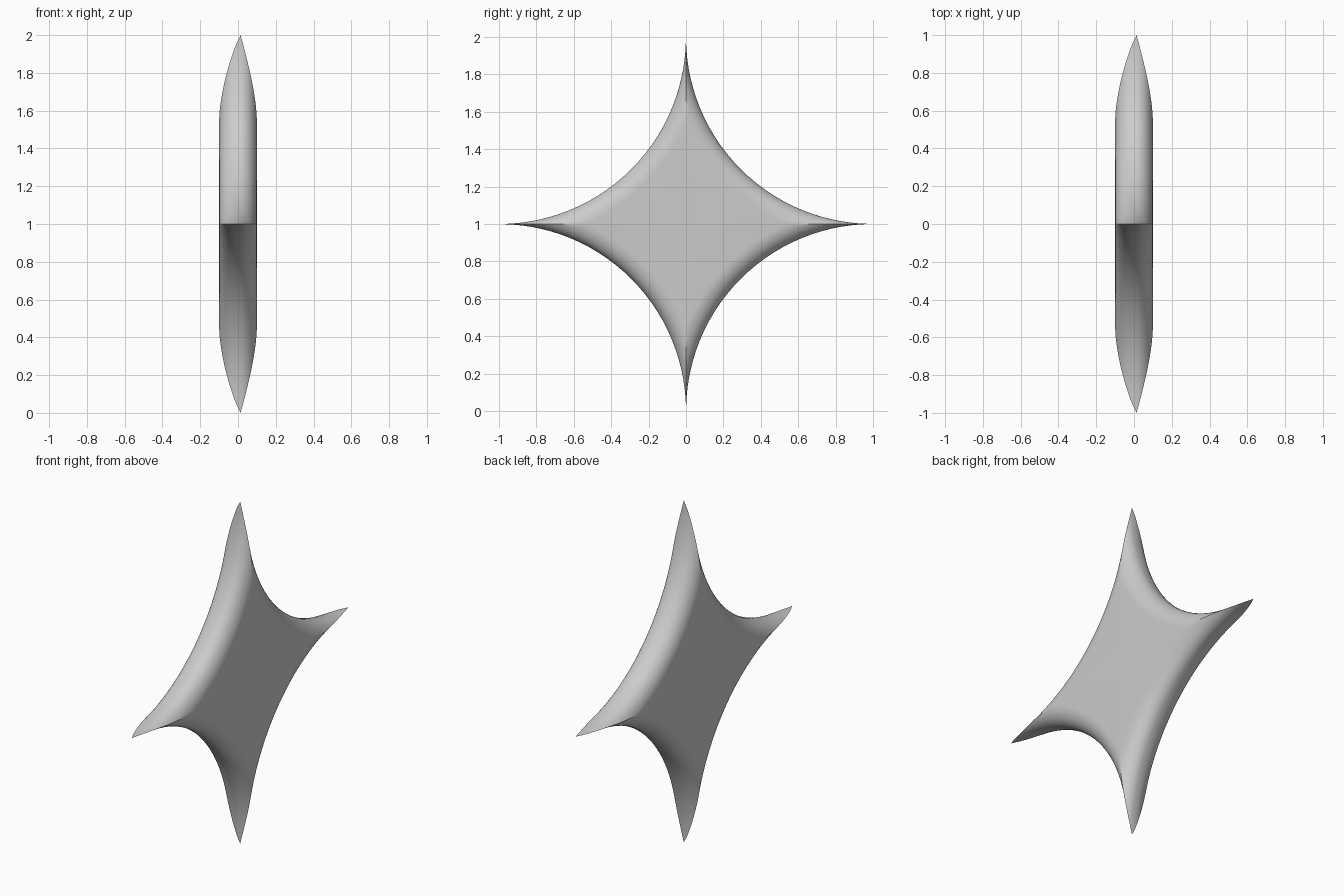
import bpy, bmesh
from math import sin, cos, pi, sqrt, atan2

if "Cube" in bpy.data.objects:
    bpy.data.objects.remove(bpy.data.objects["Cube"])

RIDGE = 0.014   # x of the sharp rim
HALF = 0.1      # half thickness
WIDTH = 0.105   # width of the rounded border
ARC = 28        # segments per concave side
STEPS = 12      # segments across each rounded border


def outline(d):
    """Four concave arcs (centres at the square's corners), inset by d."""
    r = 1 + d
    tip = 1 - sqrt(r * r - 1)
    a0 = atan2(-1, tip - 1) % (2 * pi)
    a1 = atan2(tip - 1, -1) % (2 * pi)
    pts = []
    for q in range(4):
        c, s = round(cos(q * pi / 2)), round(sin(q * pi / 2))
        for i in range(ARC):
            a = a0 + (a1 - a0) * i / ARC
            u, v = 1 + r * cos(a), 1 + r * sin(a)
            pts.append((u * c - v * s, u * s + v * c))
    return pts


bm = bmesh.new()


def make_ring(d, x):
    return [bm.verts.new((x, y, z + 1)) for y, z in outline(d)]


# Shared rim, then a rounded border and flat face on each side
rim = make_ring(0, RIDGE)
for side, power in ((1, 1.0), (-1, 0.82)):
    depth = side * HALF - RIDGE
    prev = rim
    for k in range(1, STEPS + 1):
        t = k / STEPS * pi / 2
        ring = make_ring(WIDTH * (1 - cos(t)), RIDGE + depth * sin(t) ** power)
        for i in range(len(ring)):
            j = (i + 1) % len(ring)
            bm.faces.new((prev[i], prev[j], ring[j], ring[i]))
        prev = ring
    centre = bm.verts.new((side * HALF, 0, 1))
    for i in range(len(prev)):
        bm.faces.new((prev[i], prev[(i + 1) % len(prev)], centre))

bmesh.ops.recalc_face_normals(bm, faces=bm.faces)
mesh = bpy.data.meshes.new("four_point_star")
bm.to_mesh(mesh)
bm.free()
star = bpy.data.objects.new("four_point_star", mesh)
bpy.context.collection.objects.link(star)

# Smooth shading with sharp creases at the tips
bpy.context.view_layer.objects.active = star
star.select_set(True)
bpy.ops.object.shade_smooth_by_angle(angle=pi / 6)
